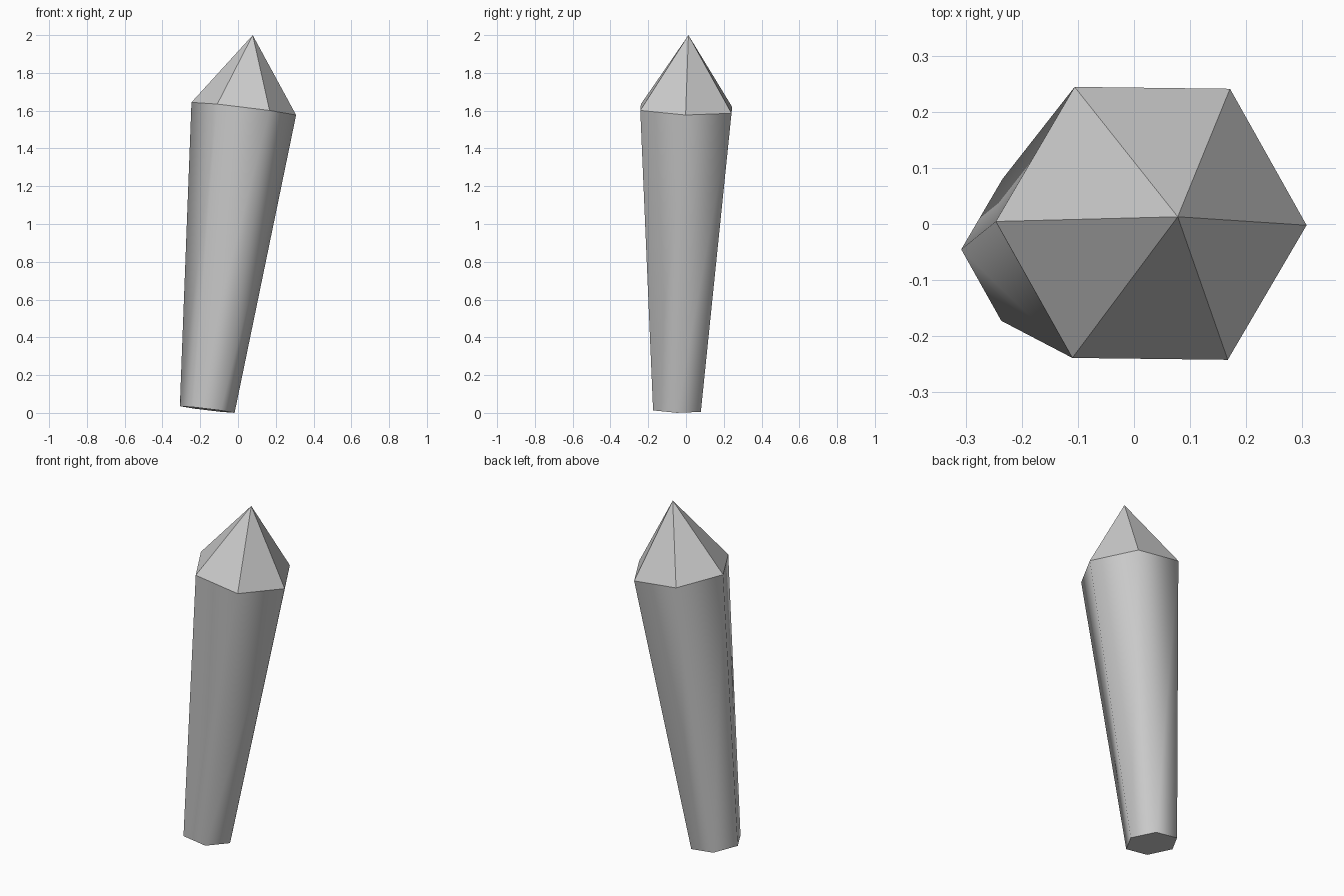
import bpy, bmesh, math
from mathutils import Euler, Vector

if "Cube" in bpy.data.objects:
    bpy.data.objects.remove(bpy.data.objects["Cube"])

SIDES, TWIST = 6, -0.012
BASE = Vector((-0.163, -0.047, 0.018))
TILT = Euler((-0.03, 0.121, 0)).to_matrix()

bm = bmesh.new()

def place(x, y, z):
    return bm.verts.new(BASE + TILT @ Vector((x, y, z)))

def ring(radius, z):
    angles = [TWIST + math.tau * i / SIDES for i in range(SIDES)]
    return [place(radius * math.cos(a), radius * math.sin(a), z) for a in angles]

bottom = ring(0.146, 0)
shoulder = ring(0.279, 1.605)
tip = place(0, 0, 1.997)

# Flat base, smooth tapered sides, faceted point
bm.faces.new(bottom[::-1])
for i in range(SIDES):
    j = (i + 1) % SIDES
    side = bm.faces.new((bottom[i], bottom[j], shoulder[j], shoulder[i]))
    side.smooth = True
    bm.faces.new((shoulder[i], shoulder[j], tip))

# Keep both rims crisp
for edge in bm.edges:
    if not all(f.smooth for f in edge.link_faces):
        edge.smooth = False

mesh = bpy.data.meshes.new("crystal")
bm.to_mesh(mesh)
bm.free()
crystal = bpy.data.objects.new("crystal", mesh)
bpy.context.collection.objects.link(crystal)
